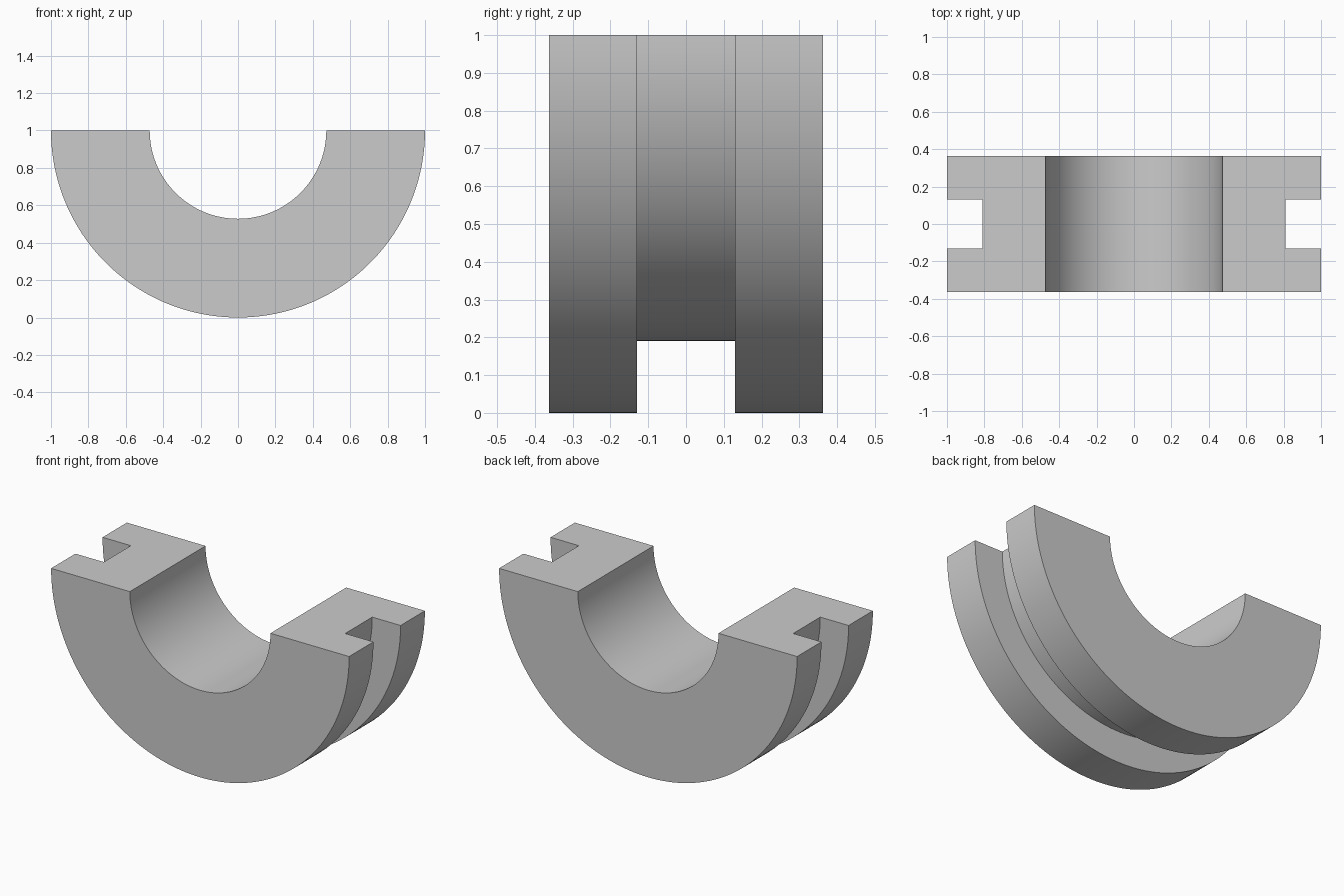
import bpy, bmesh, math
from mathutils import Vector

cube = bpy.data.objects.get("Cube")
if cube:
    bpy.data.objects.remove(cube, do_unlink=True)

# Dimensions
OUTER, GROOVE, BORE = 1.0, 0.81, 0.472
HALF_WIDTH, GROOVE_HALF = 0.363, 0.13
SEGMENTS = 96

# One plain grey material
grey = bpy.data.materials.new("plain grey")
grey.use_nodes = True
colour = (0.6, 0.6, 0.6, 1)
grey.diffuse_color = colour
grey.node_tree.nodes["Principled BSDF"].inputs["Base Color"].default_value = colour

# Grooved cross-section as (radius, y)
side = [(BORE, HALF_WIDTH), (OUTER, HALF_WIDTH), (OUTER, GROOVE_HALF), (GROOVE, GROOVE_HALF)]
profile = side + [(r, -y) for r, y in reversed(side)]

# Sweep the section through the lower half turn, then cap both ends
bm = bmesh.new()
rings = []
for i in range(SEGMENTS + 1):
    a = math.pi * i / SEGMENTS
    rings.append([bm.verts.new((r * math.cos(a), y, OUTER - r * math.sin(a))) for r, y in profile])
for near, far in zip(rings, rings[1:]):
    for k in range(len(profile)):
        n = (k + 1) % len(profile)
        bm.faces.new((near[k], near[n], far[n], far[k]))
bm.faces.new(rings[0])
bm.faces.new(rings[-1])
bmesh.ops.recalc_face_normals(bm, faces=bm.faces)

mesh = bpy.data.meshes.new("grooved_half_ring")
bm.to_mesh(mesh)
bm.free()
mesh.materials.append(grey)
ring = bpy.data.objects.new("grooved_half_ring", mesh)
bpy.context.collection.objects.link(ring)

# Smooth the curved walls, keep the edges crisp
bpy.ops.object.select_all(action='DESELECT')
ring.select_set(True)
bpy.context.view_layer.objects.active = ring
bpy.ops.object.shade_smooth_by_angle(angle=math.radians(30))
